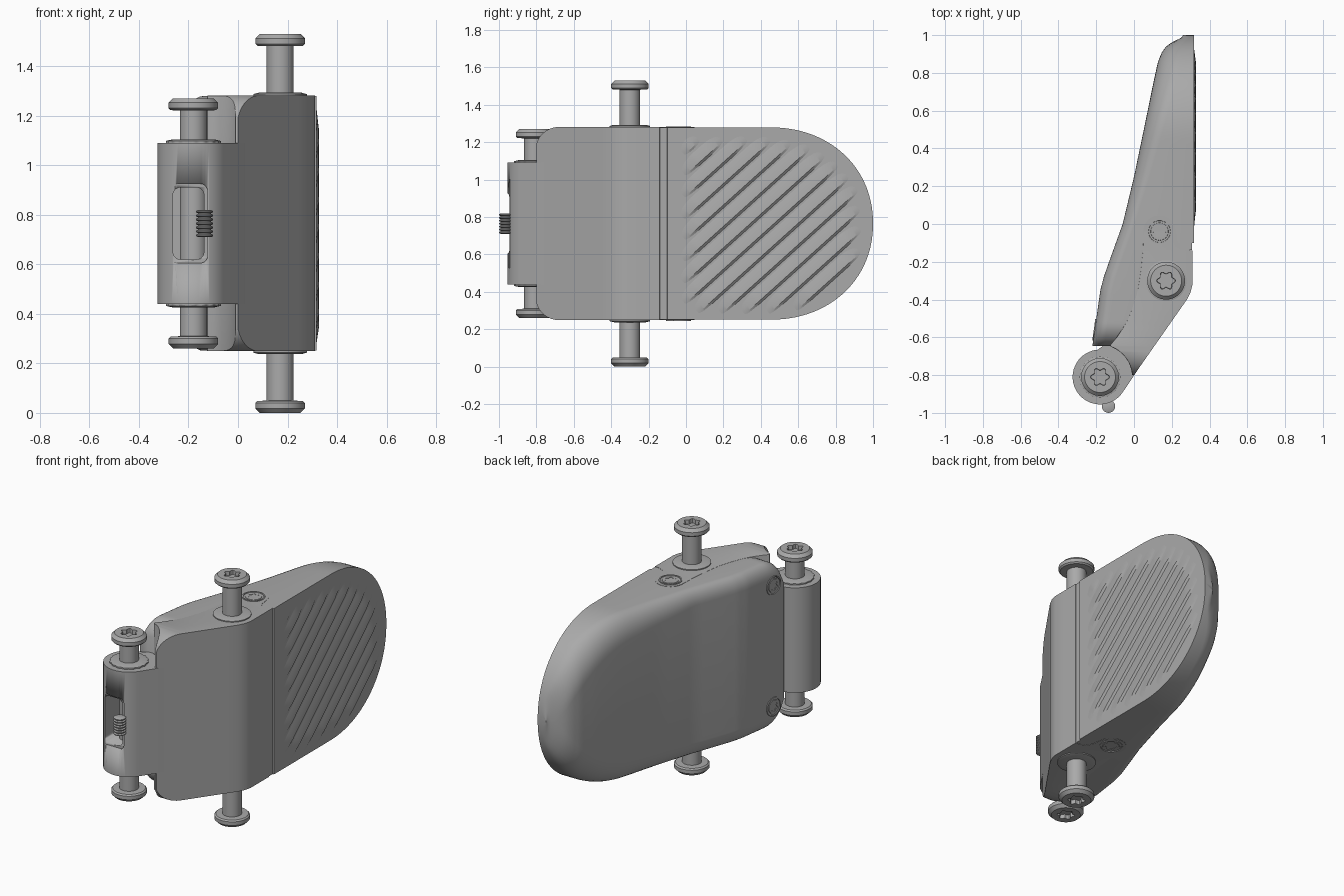
import bpy, bmesh, math
from mathutils import Matrix, Vector

if "Cube" in bpy.data.objects:
    bpy.data.objects.remove(bpy.data.objects["Cube"])

MID = 0.765      # mid height of the whole part
HALF = 0.514     # half height of the body
grey = bpy.data.materials.new("satin grey")
grey.use_nodes = True
COLOUR = (0.4, 0.4, 0.4, 1)
grey.diffuse_color = COLOUR
grey.node_tree.nodes["Principled BSDF"].inputs["Base Color"].default_value = COLOUR


def finish(bm, name, angle=32):
    bmesh.ops.recalc_face_normals(bm, faces=bm.faces)
    mesh = bpy.data.meshes.new(name)
    bm.to_mesh(mesh)
    bm.free()
    mesh.materials.append(grey)
    obj = bpy.data.objects.new(name, mesh)
    bpy.context.collection.objects.link(obj)
    bpy.ops.object.select_all(action='DESELECT')
    obj.select_set(True)
    bpy.context.view_layer.objects.active = obj
    bpy.ops.object.shade_smooth_by_angle(angle=math.radians(angle))
    return obj


def skin(bm, rings, close=True):
    """Bridge successive rings of points and cap both ends."""
    loops = [[bm.verts.new(p) for p in ring] for ring in rings]
    n = len(loops[0])
    for a, b in zip(loops, loops[1:]):
        for i in range(n):
            j = (i + 1) % n
            bm.faces.new((a[i], a[j], b[j], b[i]))
    bm.faces.new(loops[0])
    bm.faces.new(loops[-1])


def sample(table, y):
    """Smoothed lookup in a descending (y, value) table."""
    if y >= table[0][0]:
        return table[0][1]
    for (y0, v0), (y1, v1) in zip(table, table[1:]):
        if y >= y1:
            return v0 + (v1 - v0) * (y0 - y) / (y0 - y1)
    return table[-1][1]


def section(y, xl, xr, h, rx, rz, steps=8):
    """Slice across the body, with rounded corners on the left edge."""
    pts = [(xr, y, MID - h)]
    for s in (-1, 1):
        for k in range(steps + 1):
            a = math.pi / 2 * (k / steps if s < 0 else 1 - k / steps)
            pts.append((xl + rx * (1 - math.sin(a)), y, MID + s * (h - rz + rz * math.cos(a))))
    pts.append((xr, y, MID + h))
    return pts


def corner(y, start, radius):
    """Loss of half height where the lower end is rounded off."""
    t = min(max((start - y) / radius, 0), 1)
    return radius * (1 - math.sqrt(1 - t * t))


def pad_half(y):
    t = min(max((y - 0.45) / 0.55, 0), 1)
    return HALF * (1 - t ** 2.1) ** (1 / 2.1)


def lathe(name, profile, location, axis=(0, 0, 1), lobes=6, n=48):
    """Spin (radius, height, waviness) rings about an axis."""
    bm = bmesh.new()
    rings = []
    for r, z, wave in profile:
        ring = []
        for i in range(n):
            a = 2 * math.pi * i / n
            q = r * (1 + wave * math.cos(lobes * a))
            ring.append((q * math.cos(a), q * math.sin(a), z))
        rings.append(ring)
    skin(bm, rings)
    turn = Vector((0, 0, 1)).rotation_difference(Vector(axis)).to_matrix().to_4x4()
    bm.transform(Matrix.Translation(location) @ turn)
    return finish(bm, name)


def prism(name, outline, z0, z1):
    bm = bmesh.new()
    skin(bm, [[(x, y, z) for x, y in outline] for z in (z0, z1)])
    return finish(bm, name)


# Padded cover: slices from the rounded tip down to the hinge
back = [(1, 0.26), (0.985, 0.25), (0.965, 0.205), (0.94, 0.17), (0.91, 0.148), (0.86, 0.127),
        (0.75, 0.103), (0.5, 0.052), (0.25, 0), (0, -0.06), (-0.2, -0.132), (-0.28, -0.16),
        (-0.35, -0.178), (-0.645, -0.22)]
seam = [(-0.04, 0.05), (-0.14, 0.047), (-0.25, 0.035), (-0.35, 0.02), (-0.42, 0.0), (-0.5, -0.03),
        (-0.58, -0.075), (-0.645, -0.13)]
PAD = 0.317
levels = [0.9998 * math.sin(math.pi / 2 * i / 40) for i in range(40, -1, -1)]
stations = [(y, PAD) for y in levels] + [(-0.05, PAD), (-0.1, PAD), (-0.1005, 0.308), (-0.138, 0.308)]
stations += [(-0.1385 - 0.5065 * i / 30, None) for i in range(31)]
rings = []
for y, xr in stations:
    xl = sample(back, y)
    xr = sample(seam, y) + 0.015 if xr is None else xr
    h = pad_half(y) - corner(y, -0.525, 0.125)
    rz = min(0.09 + 0.09 * min(max(y / 0.8, 0), 1), h * 0.98)
    rings.append(section(y, xl, xr, h, min(rz * 0.7, 0.6 * (xr - xl)), rz))
bm = bmesh.new()
skin(bm, rings)
finish(bm, "pad_cover")

# Diagonal grip ridges, trimmed to the pad outline
bm = bmesh.new()
slope = math.radians(42)
along = Vector((math.cos(slope), math.sin(slope)))
across = Vector((-along.y, along.x))
centre = Vector((0.43, 0))
PITCH = 0.085
for k in range(-8, 9):
    spots = []
    for i in range(-80, 81):
        p = centre + across * (k * PITCH) + along * (i * 0.01)
        if -0.03 < p.x < 0.92 and abs(p.y) < pad_half(p.x + 0.04) - 0.05:
            spots.append(p)
    if len(spots) < 8:
        continue
    rows = []
    for p in spots:
        end = min((p - spots[0]).length, (p - spots[-1]).length)
        rise = 0.010 * min(1, end / 0.1)
        row = []
        for v, lift in ((-0.5, -0.002), (-0.32, rise), (0, rise * 0.75), (0.5, -0.002)):
            q = p + across * (v * PITCH)
            row.append((PAD + lift, q.x, MID + q.y))
        rows.append(row)
    skin(bm, rows)
finish(bm, "grip_ridges", 20)

# Hinge bracket, hollowed around the lower pin
outer = [(-0.05, 0.222), (-0.09, 0.228), (-0.12, 0.245), (-0.137, 0.28), (-0.141, 0.31), (-0.32, 0.31),
         (-0.36, 0.3), (-0.4, 0.28), (-0.8, 0.0)]
ys = [-0.04, -0.09, -0.12, -0.137, -0.141, -0.2, -0.25, -0.32, -0.34, -0.36, -0.4, -0.45, -0.5, -0.55, -0.6]
ys += [-0.64 - 0.16 * i / 16 for i in range(17)]
rings = []
for y in ys:
    xl = sample(seam, y)
    if y < -0.645:
        xl = max(xl, -0.18 + math.sqrt(max(0.17 ** 2 - (y + 0.81) ** 2, 0)))
    xr = max(sample(outer, y), xl + 0.004)
    rings.append(section(y, xl, xr, HALF + 0.002 - corner(y, -0.68, 0.125), 0.004, 0.004, 2))
bm = bmesh.new()
skin(bm, rings)
finish(bm, "hinge_bracket")
KNUCKLE = (0.135, -0.04, MID)
TOP = HALF + 0.002
lathe("hinge_knuckle", [(0.085, -TOP, 0), (0.085, TOP, 0)], KNUCKLE)

# Barrel and neck, one prism with a slot cut through the front
BX, BY, BR, BH = -0.18, -0.81, 0.145, 0.325
outline = [(0.03, -0.757), (0.02, -0.66), (-0.1, -0.6)]
for i in range(41):
    a = math.radians(95 + i * (325 - 95) / 40)
    outline.append((BX + BR * math.cos(a), BY + BR * math.sin(a)))
barrel = prism("pin_barrel", outline, MID - BH, MID + BH)
for wide, tall, depth, y in ((0.125, 0.29, 0.3, -0.87), (0.155, 0.32, 0.2, -1.035)):
    bm = bmesh.new()
    bmesh.ops.create_cube(bm, size=1)
    bm.transform(Matrix.Translation((-0.2, y, MID)) @ Matrix.Diagonal((wide, depth, tall, 1)))
    edges = [e for e in bm.edges if abs((e.verts[0].co - e.verts[1].co).y) > 0.01]
    bmesh.ops.bevel(bm, geom=edges, offset=0.03, segments=5, affect='EDGES', profile=0.5)
    cutter = finish(bm, "slot_cutter")
    cutter.hide_render = True
    mod = barrel.modifiers.new("slot", 'BOOLEAN')
    mod.operation, mod.object, mod.solver = 'DIFFERENCE', cutter, 'EXACT'
    bpy.context.view_layer.objects.active = barrel
    bpy.ops.object.modifier_apply(modifier=mod.name)
    bpy.data.objects.remove(cutter)


# Pins with a star socket in each head, and a washer at each side
def pin(name, x, y, reach, seat, head, teeth):
    lathe(name + "_shaft", [(0.055, -reach + 0.03, 0), (0.055, reach - 0.03, 0)], (x, y, MID))
    for side, s in (("top", 1), ("bottom", -1)):
        lathe(f"{name}_{side}_head",
              [(0.05, reach - 0.05, 0), (head - 0.008, reach - 0.048, 0), (head, reach - 0.04, 0),
               (head, reach - 0.018, 0), (head - 0.018, reach, 0), (0.043, reach, 0.17),
               (0.041, reach - 0.025, 0.17)], (x, y, MID), (0, 0, s))
        lathe(f"{name}_{side}_washer",
              [(0.108, seat - 0.01, teeth), (0.108, seat + 0.008, teeth), (0.085, seat + 0.014, 0)],
              (x, y, MID), (0, 0, s), lobes=16, n=96)


pin("main_pin", 0.17, -0.3, 0.765, HALF, 0.1, 0)
pin("barrel_pin", BX, BY, 0.505, BH, 0.1, 0.025)


# Flush screws: two in the knuckle, two on the back of the cover
def flush_screw(name, location, axis, r):
    lathe(name, [(r, -0.02, 0), (r, 0.004, 0), (r * 0.88, 0.004, 0), (r * 0.85, -0.006, 0),
                 (r * 0.75, -0.006, 0), (r * 0.7, 0.002, 0), (r * 0.45, 0.002, 0.17),
                 (r * 0.43, -0.012, 0.17)], location, axis)


for side, s in (("top", 1), ("bottom", -1)):
    flush_screw(f"knuckle_{side}_screw", (KNUCKLE[0], KNUCKLE[1], MID + s * TOP), (0, 0, s), 0.066)
    flush_screw(f"cover_{side}_screw", (-0.209, -0.56, MID + s * 0.375), (-1, 0.14, 0), 0.058)

# Small threaded adjuster poking out of the slot
thread = []
for i in range(7):
    z = -0.055 + i * 0.016
    thread += [(0.027, z, 0), (0.035, z + 0.004, 0), (0.035, z + 0.009, 0), (0.027, z + 0.013, 0)]
lathe("adjuster_thread", thread, (-0.135, -0.965, MID), n=24)
